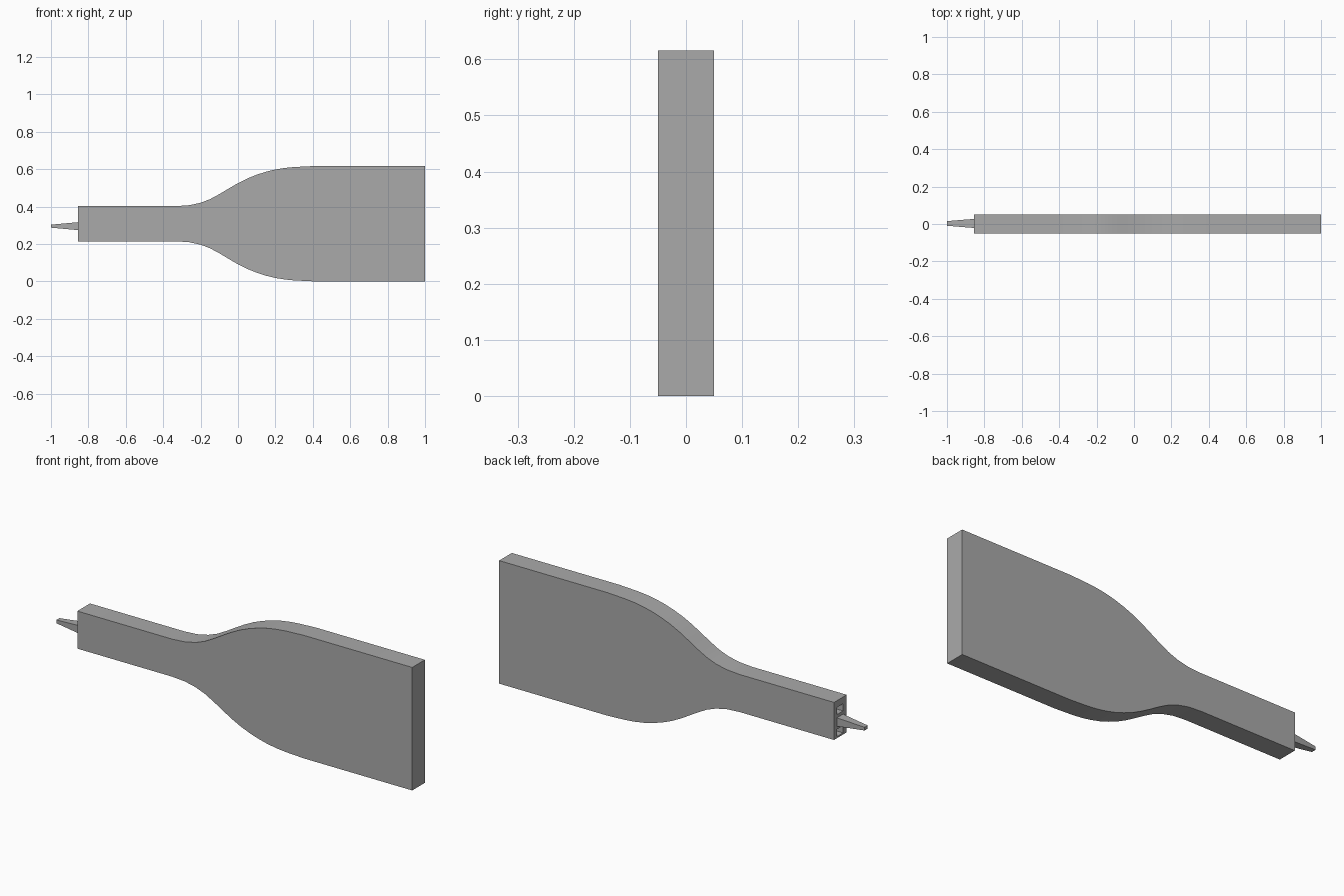
import bpy
import bmesh

cube = bpy.data.objects.get("Cube")
if cube:
    bpy.data.objects.remove(cube, do_unlink=True)

grey = bpy.data.materials.new("plain grey")
grey.use_nodes = True
colour = (0.4, 0.4, 0.4, 1)
grey.diffuse_color = colour
grey.node_tree.nodes["Principled BSDF"].inputs["Base Color"].default_value = colour

MID_Z = 0.308
NECK_X = -0.855


def make_object(name, bm):
    bmesh.ops.recalc_face_normals(bm, faces=bm.faces)
    mesh = bpy.data.meshes.new(name)
    bm.to_mesh(mesh)
    bm.free()
    mesh.materials.append(grey)
    obj = bpy.data.objects.new(name, mesh)
    bpy.context.collection.objects.link(obj)
    return obj


def tapered_bar(name, x0, x1, size0, size1, y, z):
    """Rectangular bar along x whose (y, z) size changes from size0 to size1."""
    bm = bmesh.new()
    bmesh.ops.create_cube(bm, size=1)
    for v in bm.verts:
        x, (sy, sz) = (x0, size0) if v.co.x < 0 else (x1, size1)
        v.co = (x, y + v.co.y * sy, z + v.co.z * sz)
    return make_object(name, bm)


# Paddle body: half-height profile mirrored about its centre line, then extruded
half = [(NECK_X, 0.094), (-0.33, 0.094), (-0.26, 0.099), (-0.2, 0.112),
        (-0.15, 0.131), (-0.1, 0.158), (-0.05, 0.188), (0, 0.217),
        (0.05, 0.242), (0.1, 0.262), (0.15, 0.278), (0.2, 0.29),
        (0.25, 0.298), (0.3, 0.303), (0.4, 0.308), (1, 0.308)]
outline = half + [(x, -h) for x, h in reversed(half)]
bm = bmesh.new()
face = bm.faces.new([bm.verts.new((x, -0.05, MID_Z + h)) for x, h in outline])
side = bmesh.ops.extrude_face_region(bm, geom=[face])
new_verts = [g for g in side["geom"] if isinstance(g, bmesh.types.BMVert)]
bmesh.ops.translate(bm, verts=new_verts, vec=(0, 0.1, 0))
body = make_object("paddle_body", bm)

# Two blind sockets in the neck end, above and below the prong
PRONG_Z = 0.295
for label, dz in (("upper", 0.055), ("lower", -0.055)):
    hole = (0.05, 0.036)
    cutter = tapered_bar(label + "_socket_cutter", NECK_X - 0.05, NECK_X + 0.08,
                         hole, hole, 0.003, PRONG_Z + dz)
    cutter.hide_render = True
    cutter.hide_viewport = True
    cut = body.modifiers.new(label + "_socket", "BOOLEAN")
    cut.operation = "DIFFERENCE"
    cut.solver = "EXACT"
    cut.object = cutter

# Tapered prong projecting from the neck
tapered_bar("prong", -1, NECK_X + 0.01, (0.025, 0.016), (0.05, 0.044), 0.003, PRONG_Z)

# Soft curved edges, crisp corners
bpy.ops.object.select_all(action="DESELECT")
body.select_set(True)
bpy.context.view_layer.objects.active = body
bpy.ops.object.shade_smooth_by_angle(angle=0.5)
